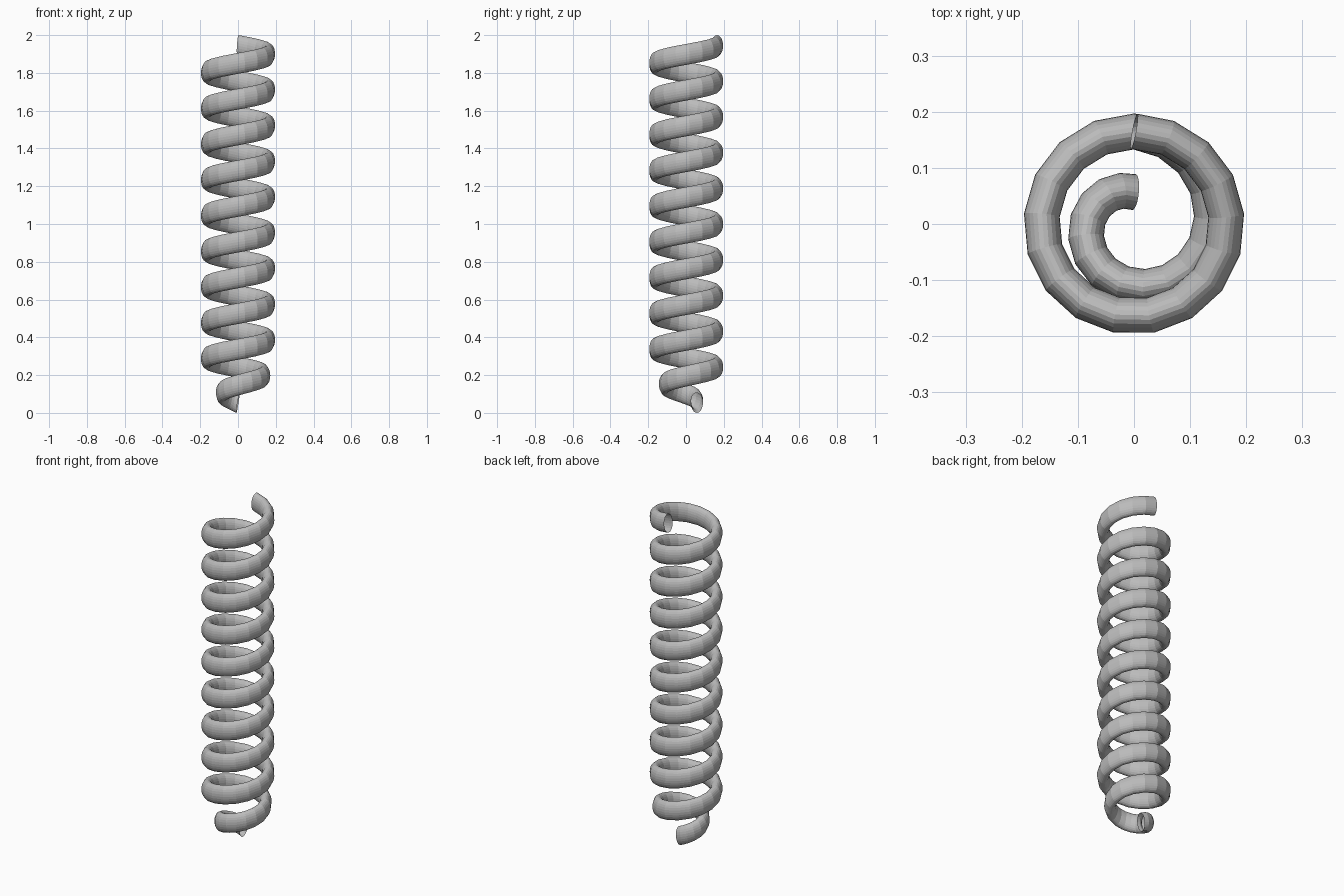
import bpy
from math import sin, cos, tau

cube = bpy.data.objects.get("Cube")
if cube:
    bpy.data.objects.remove(cube, do_unlink=True)

# Plain grey
grey = bpy.data.materials.new("grey")
grey.use_nodes = True
colour = (0.5, 0.5, 0.5, 1)
grey.diffuse_color = colour
grey.node_tree.nodes["Principled BSDF"].inputs["Base Color"].default_value = colour

TURNS, STEPS = 10, 17
Z_START, Z_END = 0.053, 1.945
R_START, R_FULL = 0.057, 0.165
TUBE, STRETCH = 0.032, 1.72  # round tube, stretched upwards into an oval

# Coil path: the first turn widens, the rest keeps its radius
path = bpy.data.curves.new("coil_spring", "CURVE")
path.dimensions = "3D"
path.twist_mode = "Z_UP"
path.bevel_depth = TUBE
path.bevel_resolution = 10
path.use_fill_caps = False
spline = path.splines.new("POLY")
spline.use_smooth = False
count = TURNS * STEPS
spline.points.add(count)
for i, point in enumerate(spline.points):
    turn = i / STEPS
    angle = tau * (turn + 0.25)
    radius = R_START + (R_FULL - R_START) * min(turn, 1)
    z = Z_START + (Z_END - Z_START) * i / count
    point.co = (radius * cos(angle), radius * sin(angle), z / STRETCH, 1)
path.materials.append(grey)

# Turn the curve into a mesh with the stretch applied
coil = bpy.data.objects.new("coil_spring", path)
bpy.context.collection.objects.link(coil)
coil.scale.z = STRETCH
for other in bpy.context.selected_objects:
    other.select_set(False)
coil.select_set(True)
bpy.context.view_layer.objects.active = coil
bpy.ops.object.convert(target="MESH")
bpy.ops.object.transform_apply(location=False, rotation=False, scale=True)
